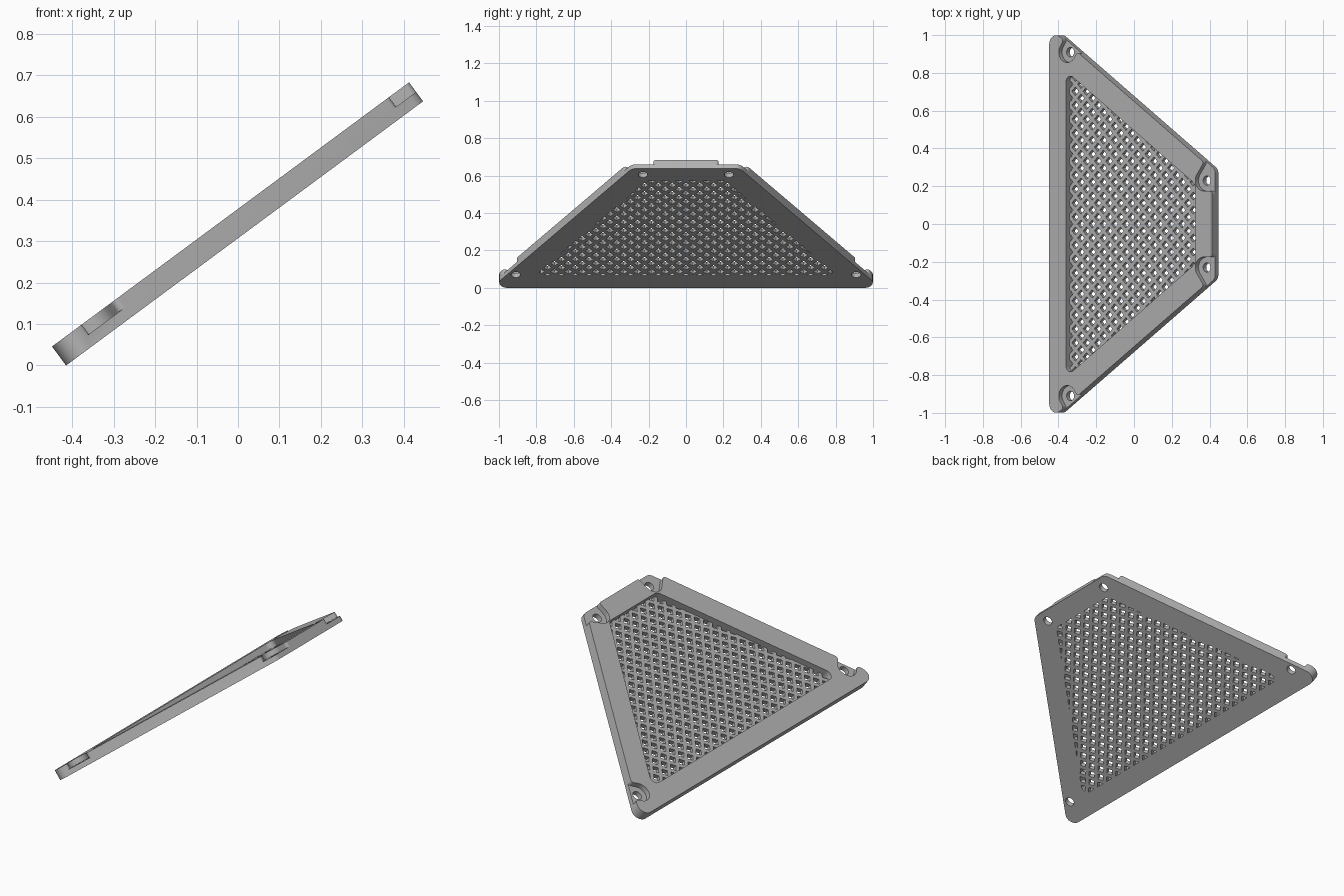
import bpy, bmesh, math
from mathutils import Vector, Matrix

if "Cube" in bpy.data.objects:
    bpy.data.objects.remove(bpy.data.objects["Cube"])

TILT = math.radians(36.5)
LENGTH, THICK, LEDGE, MESH_T = 1.072, 0.057, 0.028, 0.024
SLOPE = -0.70                                  # slanted side, width per length
SIDE = Vector((-SLOPE, 1.0)).normalized()      # outward normal of the slanted side

grey = bpy.data.materials.new("plain_grey")
grey.use_nodes = True
grey.diffuse_color = (0.45, 0.45, 0.45, 1)
grey.node_tree.nodes["Principled BSDF"].inputs["Base Color"].default_value = grey.diffuse_color


def rounded(corners, radius, steps=8):
    """Outline of a convex polygon with rounded corners."""
    pts = []
    for i, c in enumerate(corners):
        c = Vector(c)
        a = (Vector(corners[i - 1]) - c).normalized()
        b = (Vector(corners[(i + 1) % len(corners)]) - c).normalized()
        half = a.angle(b) / 2
        centre = c + (a + b).normalized() * radius / math.sin(half)
        start = c + a * radius / math.tan(half) - centre
        end = c + b * radius / math.tan(half) - centre
        sweep = math.pi - 2 * half
        for k in range(steps + 1):
            t = k / steps
            pts.append(centre + (start * math.sin((1 - t) * sweep)
                                 + end * math.sin(t * sweep)) / math.sin(sweep))
    return pts


def prism(bm, pts, low, high):
    face = bm.faces.new([bm.verts.new((p[0], p[1], low)) for p in pts])
    new = bmesh.ops.extrude_face_region(bm, geom=[face])["geom"]
    bmesh.ops.translate(bm, vec=(0, 0, high - low),
                        verts=[v for v in new if isinstance(v, bmesh.types.BMVert)])


def solid(name, outlines, low, high):
    bm = bmesh.new()
    for pts in outlines:
        prism(bm, pts, low, high)
    bmesh.ops.recalc_face_normals(bm, faces=bm.faces)
    mesh = bpy.data.meshes.new(name)
    bm.to_mesh(mesh)
    bm.free()
    mesh.materials.append(grey)
    obj = bpy.data.objects.new(name, mesh)
    bpy.context.collection.objects.link(obj)
    return obj


def finish(obj, cutters):
    """Subtract the cutters, then tilt the part into place."""
    for c in cutters:
        c.hide_render = True
        mod = obj.modifiers.new("cut", 'BOOLEAN')
        mod.operation, mod.solver, mod.object = 'DIFFERENCE', 'EXACT', c
    bpy.context.view_layer.update()
    graph = bpy.context.evaluated_depsgraph_get()
    mesh = bpy.data.meshes.new_from_object(obj.evaluated_get(graph))
    obj.modifiers.clear()
    obj.data = mesh
    for c in cutters:
        bpy.data.objects.remove(c)
    mesh.transform(Matrix.Translation((-0.415, 0, 0)) @ Matrix.Rotation(-TILT, 4, 'Y'))
    bpy.ops.object.select_all(action='DESELECT')
    obj.select_set(True)
    bpy.context.view_layer.objects.active = obj
    bpy.ops.object.shade_smooth_by_angle(angle=math.radians(30))


def trapezoid(u0, u1, v0, v1):
    return [(u0, -v0), (u1, -v1), (u1, v1), (u0, v0)]


def circle(c, r, n=32):
    return [(c[0] + r * math.cos(2 * math.pi * i / n),
             c[1] + r * math.sin(2 * math.pi * i / n)) for i in range(n)]


def pocket(centre, out, reach, r=0.055, flare=0.016):
    """Round recess that opens to an edge, with flared lips."""
    half = [(r * math.sin(a), -r * math.cos(a))
            for a in (math.pi / 2 * i / 10 for i in range(11))]
    for i in range(7):
        a = math.pi / 2 * i / 6
        half.append((r + flare * (1 - math.cos(a)), reach - flare + flare * math.sin(a)))
    half.append((r + flare, reach + 0.1))
    loop = half + [(-t, s) for t, s in reversed(half[1:])]
    along = Vector((-out.y, out.x))
    return [centre + along * t + out * s for t, s in loop]


# Frame: thick tilted trapezoid with rounded corners
edge_v = 1.04
outline = rounded(trapezoid(0, LENGTH, edge_v, edge_v + SLOPE * LENGTH), 0.045)
opening = rounded(trapezoid(0.11, 0.963, 0.81, 0.21), 0.03)
frame = solid("frame", [outline], 0, THICK)

# Screw holes and the open recesses around them
cutters = [solid("opening_cutter", [opening], -0.1, 0.2)]
for sign in (1, -1):
    def flip(pts):
        return [(p[0], p[1] * sign) for p in pts]
    for u, v in ((0.118, 0.91), (1.017, 0.23)):
        hole = Vector((u, v))
        to_side = (edge_v + SLOPE * u - v) * SIDE.y
        recesses = [pocket(hole, SIDE, to_side)]
        if u > 0.5:
            recesses.append(pocket(hole, Vector((1, 0)), LENGTH - u))
        for pts in recesses:
            cutters.append(solid("recess_cutter", [flip(pts)], LEDGE, 0.2))
        cutters.append(solid("hole_cutter", [flip(circle(hole, 0.025))], -0.1, 0.2))
finish(frame, cutters)

# Grille: thin panel pierced by a diagonal grid of square holes
grille = solid("grille", [opening], 0, MESH_T)
PITCH, BAR = 0.074, 0.021
reach = (PITCH / math.sqrt(2) - BAR) / math.sqrt(2)
cells = []
for i in range(27):
    for j in range(-24, 25):
        if (i + j) % 2:
            continue
        u, v = 0.11 + i * PITCH / 2, j * PITCH / 2
        if u < 1.0 and abs(v) < 0.81 + SLOPE * (u - 0.11) + 0.05:
            cells.append([(u - reach, v), (u, v - reach), (u + reach, v), (u, v + reach)])
finish(grille, [solid("grid_cutter", cells, -0.1, 0.2)])
